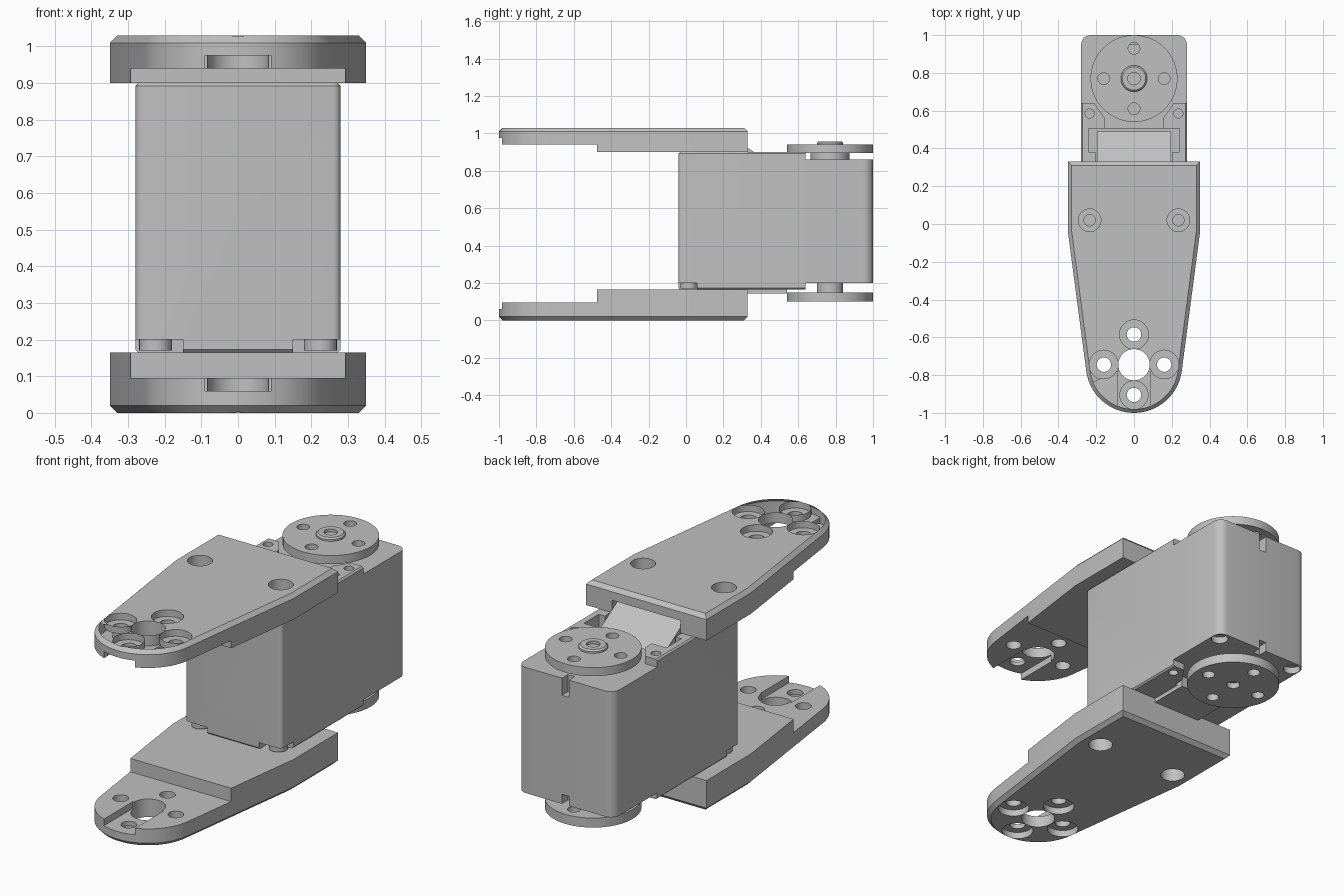
import bpy, bmesh
from math import sin, cos, pi, radians

if "Cube" in bpy.data.objects:
    bpy.data.objects.remove(bpy.data.objects["Cube"])

grey = bpy.data.materials.new("light_grey")
grey.use_nodes = True
colour = (0.53, 0.53, 0.53, 1)
grey.diffuse_color = colour
grey.node_tree.nodes["Principled BSDF"].inputs["Base Color"].default_value = colour


def arc(cx, cy, r, start, end, steps):
    """Points on an arc, angles in degrees."""
    angles = [radians(start + (end - start) * i / steps) for i in range(steps + 1)]
    return [(cx + r * cos(a), cy + r * sin(a)) for a in angles]


def prism(name, points, z0, z1, bevel_at=(), bevel=0.0):
    """Extrude an outline from z0 to z1, chamfering the rims at the given heights."""
    z0, z1 = min(z0, z1), max(z0, z1)
    bm = bmesh.new()
    base = bm.faces.new([bm.verts.new((x, y, z0)) for x, y in points])
    top = bmesh.ops.extrude_face_region(bm, geom=[base])["geom"]
    for v in top:
        if isinstance(v, bmesh.types.BMVert):
            v.co.z = z1
    bmesh.ops.recalc_face_normals(bm, faces=bm.faces[:])
    rims = [e for e in bm.edges
            if any(all(abs(v.co.z - z) < 1e-5 for v in e.verts) for z in bevel_at)]
    if rims:
        bmesh.ops.bevel(bm, geom=rims, offset=bevel, segments=1, affect='EDGES')
    mesh = bpy.data.meshes.new(name)
    bm.to_mesh(mesh)
    bm.free()
    mesh.materials.append(grey)
    ob = bpy.data.objects.new(name, mesh)
    bpy.context.collection.objects.link(ob)
    return ob


def box_points(x0, x1, y0, y1):
    return [(x0, y0), (x1, y0), (x1, y1), (x0, y1)]


def disc(name, x, y, r, z0, z1, sides=40, **kw):
    return prism(name, arc(x, y, r, 0, 360, sides)[:-1], z0, z1, **kw)


def cut(ob, cutter):
    """Subtract the cutter for good and discard it."""
    mod = ob.modifiers.new("cut", 'BOOLEAN')
    mod.operation, mod.solver, mod.object = 'DIFFERENCE', 'EXACT', cutter
    bpy.context.view_layer.objects.active = ob
    bpy.ops.object.modifier_apply(modifier=mod.name)
    bpy.data.objects.remove(cutter)


def cut_hole(ob, x, y, r, z0, z1):
    cut(ob, disc("cutter", x, y, r, z0, z1, 32))


def cut_box(ob, x0, x1, y0, y1, z0, z1):
    cut(ob, prism("cutter", box_points(x0, x1, y0, y1), z0, z1))


# Motor housing
outline = (arc(-0.26, -0.02, 0.02, 180, 270, 4) + arc(0.26, -0.02, 0.02, 270, 360, 4)
           + arc(0.23, 0.95, 0.05, 0, 90, 5) + arc(-0.23, 0.95, 0.05, 90, 180, 5))
housing = prism("motor_housing", outline, 0.165, 0.9, (0.165, 0.9), 0.008)

# Lowered rear deck, leaving a screw ear on each side
half_ear = [(0.4, 0.64), (0.21, 0.64), (0.155, 0.56), (0.155, 0.5)]
deck = half_ear + [(-x, y) for x, y in reversed(half_ear)] + [(-0.4, 1.1), (0.4, 1.1)]
for z0, z1 in ((0.86, 1), (0.1, 0.2)):
    cut(housing, prism("cutter", deck, z0, z1))

# Connector well, rear cable slots, screw holes and corner notches
cut_box(housing, -0.24, 0.24, 0.38, 0.505, 0.79, 1)
cut_box(housing, -0.205, 0.205, 0.2, 0.39, 0.79, 1)
for z0, z1 in ((0.77, 0.9), (0.1, 0.25)):
    cut_box(housing, -0.02, 0.02, 0.95, 1.1, z0, z1)
for s in (-1, 1):
    cut_hole(housing, s * 0.235, 0.585, 0.024, 0.85, 1)
    cut_hole(housing, s * 0.235, 0.585, 0.024, 0.1, 0.21)
    cut_hole(housing, s * 0.235, 0.945, 0.042, 0.1, 0.235)
    cut_box(housing, s * 0.15, s * 0.4, -0.1, 0.06, 0.1, 0.2)
    disc("corner_screw", s * 0.225, 0.015, 0.045, 0.17, 0.21, 24)

# Sloping connector in the well
connector = prism("connector", box_points(-0.195, 0.195, 0.26, 0.49), 0.79, 0.84)
for v in connector.data.vertices:
    if v.co.z > 0.8:
        v.co.z = 0.965 - (v.co.y - 0.26) * 0.62

# Cover plate under the housing
prism("bottom_cover", box_points(-0.14, 0.14, 0.2, 0.54), 0.143, 0.21)

# Output horns on the shaft axis
AXIS_Y, HOLE_RING = 0.77, 0.16
RING = [(HOLE_RING * cos(i * pi / 2), HOLE_RING * sin(i * pi / 2)) for i in range(4)]
for side, z0, z1, hub0, hub1 in (("top", 0.895, 0.94, 0.85, 0.9),
                                 ("bottom", 0.1, 0.15, 0.145, 0.21)):
    horn = disc(side + "_horn", 0, AXIS_Y, 0.23, z0, z1, 64)
    for dx, dy in RING:
        cut_hole(horn, dx, AXIS_Y + dy, 0.031, 0, 1.1)
    if side == "bottom":
        cut_hole(horn, 0, AXIS_Y, 0.033, 0, 0.13)
    disc(side + "_hub", 0, AXIS_Y, 0.105 if side == "top" else 0.07, hub0, hub1)
boss = disc("horn_screw", 0, AXIS_Y, 0.07, 0.935, 0.957, bevel_at=(0.957,), bevel=0.008)
cut_hole(boss, 0, AXIS_Y, 0.033, 0.942, 1)


# Bracket arms: depth is measured inward from the outer face
TIP_Y = -0.745


def bracket(name, height, thick, tip, slot):
    sides = [(0.35, -0.04), (0.35, 0.33), (-0.35, 0.33), (-0.35, -0.04)]
    points = sides + arc(0, TIP_Y, 0.255, 188, 352, 32)
    arm = prism(name, points, height(0), height(thick), (height(0),), 0.02)
    cut_box(arm, -0.5, 0.5, -1.1, -0.475, height(tip), height(0.3))
    cut_box(arm, -0.09, 0.09, -1.1, TIP_Y, height(slot), height(0.3))
    cut_hole(arm, 0, TIP_Y, 0.083, height(-0.1), height(0.3))
    for dx, dy in RING:
        cut_hole(arm, dx, TIP_Y + dy, 0.038, height(-0.1), height(0.3))
        cut_hole(arm, dx, TIP_Y + dy, 0.077, height(-0.1), height(0.035))
    for s in (-1, 1):
        cut_hole(arm, s * 0.235, 0.02, 0.06, height(-0.1), height(0.07))
        cut_hole(arm, s * 0.235, 0.02, 0.03, height(0.06), height(0.11))
    return arm


bracket("lower_bracket", lambda d: d, 0.165, 0.095, 0.06)
upper = bracket("upper_bracket", lambda d: 1.03 - d, 0.13, 0.09, 0.055)
# Clearance for the connector
cut_box(upper, -0.2, 0.2, 0.2, 0.4, 0.8, 0.965)

# Smooth rounded walls, crisp edges
bpy.ops.object.select_all(action='DESELECT')
for ob in bpy.context.collection.objects:
    if ob.type == 'MESH' and grey.name in ob.data.materials:
        ob.select_set(True)
        bpy.context.view_layer.objects.active = ob
bpy.ops.object.shade_smooth_by_angle(angle=radians(30))
